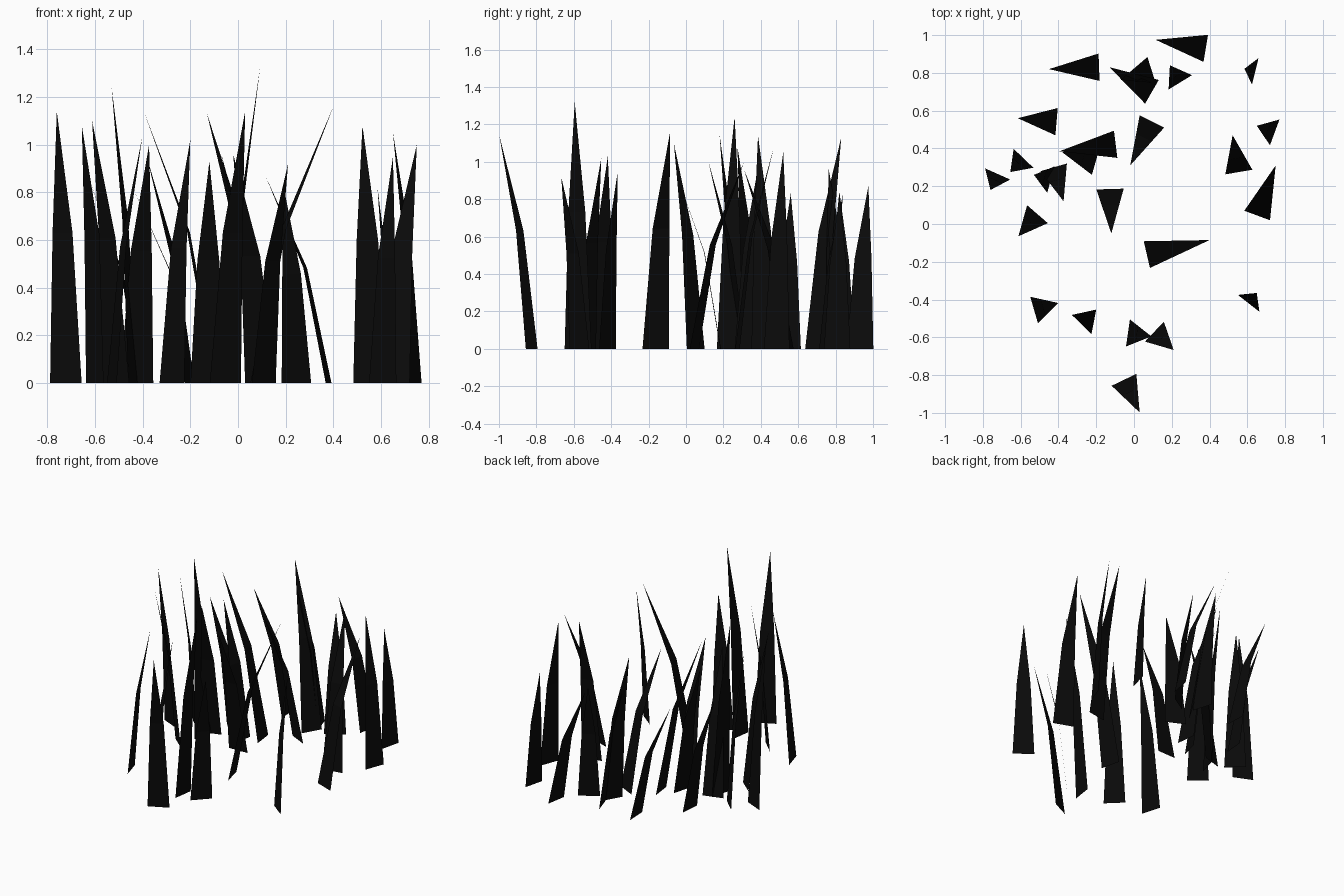
import bpy
from mathutils import Vector

BASE_WIDTH = 0.145   # width of every blade at the ground
BEND_OUT = 0.37      # how far along its lean the blade kinks
BEND_UP = 0.555      # height fraction of the kink

# one near-black material for all the grass
mat = bpy.data.materials.new("near_black_grass")
mat.diffuse_color = (0.003, 0.003, 0.003, 1)

# each blade: root x, root y, tip x, tip y, height
BLADES = [
    (0.38, 0.93, 0.115, 0.975, 0.87), (-0.185, 0.83, -0.45, 0.82, 0.84),
    (0.095, 0.70, -0.13, 0.83, 1.13), (0.093, 0.815, -0.07, 0.763, 0.96),
    (0.245, 0.75, 0.19, 0.84, 0.83), (0.642, 0.808, 0.585, 0.822, 0.82),
    (-0.41, 0.542, -0.615, 0.56, 0.83), (0.745, 0.485, 0.65, 0.52, 1.05),
    (0.095, 0.543, -0.02, 0.31, 0.96), (-0.097, 0.422, -0.395, 0.385, 1.14),
    (-0.203, 0.33, -0.38, 0.38, 0.94), (-0.585, 0.348, -0.655, 0.275, 1.08),
    (-0.722, 0.265, -0.76, 0.18, 1.14), (-0.425, 0.30, -0.373, 0.12, 1.0),
    (-0.44, 0.235, -0.53, 0.26, 1.24), (0.555, 0.275, 0.522, 0.47, 1.08),
    (0.652, 0.045, 0.75, 0.31, 1.0), (-0.127, 0.185, -0.12, -0.05, 0.93),
    (-0.511, 0.052, -0.612, -0.065, 1.1), (0.068, -0.162, 0.40, -0.085, 1.16),
    (-0.529, -0.455, -0.402, -0.418, 1.03), (-0.277, -0.532, -0.20, -0.453, 1.02),
    (-0.032, -0.577, 0.092, -0.595, 1.32), (0.108, -0.57, 0.21, -0.667, 0.92),
    (0.607, -0.42, 0.65, -0.365, 0.95), (-0.053, -0.825, 0.03, -0.998, 1.14),
]


def grass_blade(rx, ry, tx, ty, height):
    """Flat tapering blade: a trapezium below the kink, a point above it."""
    root, tip = Vector((rx, ry, 0)), Vector((tx, ty, height))
    lean = Vector((tx - rx, ty - ry, 0))
    side = Vector((-lean.y, lean.x, 0)).normalized() * BASE_WIDTH / 2
    kink = root + lean * BEND_OUT + Vector((0, 0, height * BEND_UP))
    narrow = side * (1 - BEND_OUT)
    verts = [root - side, root + side, kink + narrow, kink - narrow, tip]
    mesh = bpy.data.meshes.new("grass_blade")
    mesh.from_pydata(verts, [], [(0, 1, 2, 3), (3, 2, 4)])
    mesh.materials.append(mat)
    obj = bpy.data.objects.new("grass_blade", mesh)
    bpy.context.collection.objects.link(obj)


for blade in BLADES:
    grass_blade(*blade)
